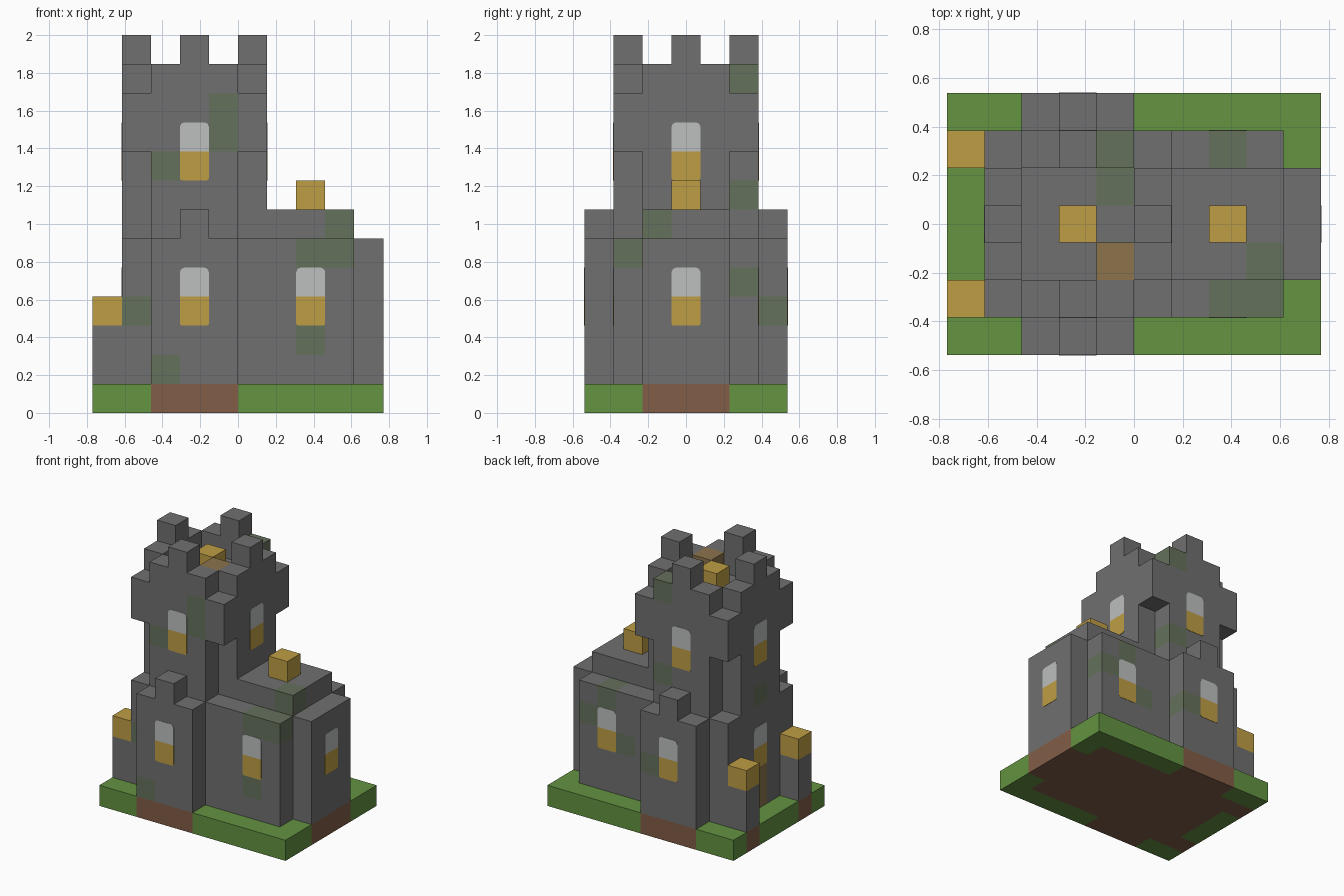
import bpy
import bmesh
from math import pi
from mathutils import Matrix, Vector

if "Cube" in bpy.data.objects:
    bpy.data.objects.remove(bpy.data.objects["Cube"])

U = 2 / 13                      # edge of one block
SIZE = Vector((10, 7, 0))       # plan in blocks


def material(name, rgb):
    lin = [((c / 255 + 0.055) / 1.055) ** 2.4 for c in rgb] + [1]
    m = bpy.data.materials.new(name)
    m.use_nodes = True
    m.diffuse_color = lin
    m.node_tree.nodes["Principled BSDF"].inputs["Base Color"].default_value = lin
    return m


NAMES = ["stone", "mossy_stone", "grass", "soil", "lamp_yellow", "wood", "pale_glass"]
COLOURS = [(112, 112, 112), (101, 113, 92), (99, 147, 65), (129, 93, 71),
           (191, 158, 68), (140, 115, 75), (189, 191, 191)]
MATS = [material(n, c) for n, c in zip(NAMES, COLOURS)]
STONE, MOSS, GRASS, SOIL, LAMP, WOOD, GLASS = range(len(MATS))

cells = {}                      # block position -> [part name, colour]


def fill(part, xs, ys, zs, colour=STONE, keep=lambda x, y: True):
    for x in range(xs[0], xs[1] + 1):
        for y in range(ys[0], ys[1] + 1):
            for z in range(zs[0], zs[1] + 1):
                if keep(x, y):
                    cells[x, y, z] = [part, colour]


def no_corners(x, y):
    return not (x in (1, 5) and y in (1, 5))


def rim(x, y):
    return no_corners(x, y) and (x in (1, 5) or y in (1, 5))


def middles(x, y):
    return rim(x, y) and (x == 3 or y == 3)


# Hall, roof and side wing
fill("hall", (1, 8), (1, 5), (1, 5))
fill("hall_roof", (5, 8), (2, 4), (6, 6))
fill("side_wing", (9, 9), (2, 4), (1, 5))
fill("roof_lamp", (7, 7), (3, 3), (7, 7), LAMP)

# Front and back porches, each with one merlon
for side, y in (("front", 0), ("back", 6)):
    fill(side + "_porch", (2, 4), (y, y), (1, 5))
    fill(side + "_porch", (3, 3), (y, y), (6, 6))

# Lamp posts beside the door
for side, y in (("front", 1), ("back", 5)):
    fill(side + "_lamp_post", (0, 0), (y, y), (1, 2))
    fill(side + "_post_lamp", (0, 0), (y, y), (3, 3), LAMP)

# Tower: shaft, overhanging crown, parapet and merlons
fill("tower_shaft", (1, 5), (1, 5), (6, 8), keep=no_corners)
fill("tower_crown", (1, 5), (1, 5), (9, 10))
fill("tower_parapet", (1, 5), (1, 5), (11, 11), keep=rim)
fill("tower_merlons", (1, 5), (1, 5), (12, 12), keep=middles)
fill("tower_lamp", (3, 3), (3, 3), (11, 11), LAMP)
fill("tower_crate", (4, 4), (2, 2), (11, 11), WOOD)

# Ground: soil under the walls, grass elsewhere
for x in range(10):
    for y in range(7):
        built = (x, y, 1) in cells
        cells[x, y, 0] = ["ground", SOIL if built else GRASS]

# Mossy blocks and the wooden door
for c in [(4, 1, 9), (4, 1, 10), (2, 1, 8), (1, 1, 3), (2, 0, 1), (7, 1, 2),
          (7, 1, 5), (8, 1, 5), (8, 2, 6), (4, 5, 11), (4, 4, 10), (4, 5, 7),
          (8, 5, 4), (4, 6, 3), (7, 5, 5), (6, 5, 3), (1, 3, 6)]:
    cells[c][1] = MOSS
fill("door", (1, 1), (3, 3), (1, 2), WOOD)


def finish(name, bm):
    mesh = bpy.data.meshes.new(name)
    for m in MATS:
        mesh.materials.append(m)
    bm.to_mesh(mesh)
    bm.free()
    bpy.context.collection.objects.link(bpy.data.objects.new(name, mesh))


# One mesh per part, keeping only the exposed block sides
for part in dict.fromkeys(p for p, _ in cells.values()):
    bm = bmesh.new()
    for pos, (owner, colour) in cells.items():
        if owner != part:
            continue
        for axis in range(3):
            for sign in (-1, 1):
                n = Vector((0, 0, 0))
                n[axis] = sign
                if tuple(int(a + b) for a, b in zip(pos, n)) in cells:
                    continue
                a = Vector((0, 0, 0))
                a[(axis + 1) % 3] = 1
                b = n.cross(a)
                mid = Vector(pos) + Vector((.5, .5, .5)) + n / 2
                ring = [mid + (s * a + t * b) / 2
                        for s, t in ((-1, -1), (1, -1), (1, 1), (-1, 1))]
                f = bm.faces.new([bm.verts.new((p - SIZE / 2) * U) for p in ring])
                f.material_index = colour
    bmesh.ops.remove_doubles(bm, verts=bm.verts, dist=0.001)
    bmesh.ops.dissolve_limit(bm, angle_limit=0.01, verts=bm.verts,
                             edges=bm.edges, delimit={'MATERIAL'})
    finish(part, bm)


def window(name, x, y, z, turn):
    """Arched pale pane over a yellow pane, on a wall at block coordinates."""
    bm = bmesh.new()
    place = (Matrix.Translation((Vector((x, y, z)) - SIZE / 2) * U)
             @ Matrix.Rotation(turn, 4, 'Z') @ Matrix.Scale(U, 4))
    for up, cut, colour in ((1, .16, GLASS), (-1, .08, LAMP)):
        outline = [(-.5, 0), (.5, 0), (.5, 1 - cut), (.5 - cut * .3, 1 - cut * .3),
                   (.5 - cut, 1), (cut - .5, 1), (cut * .3 - .5, 1 - cut * .3),
                   (-.5, 1 - cut)]
        f = bm.faces.new([bm.verts.new((u, 0, up * v)) for u, v in outline])
        solid = bmesh.ops.extrude_face_region(bm, geom=[f])["geom"]
        moved = [g for g in solid if isinstance(g, bmesh.types.BMVert)]
        bmesh.ops.translate(bm, verts=moved, vec=(0, -.015, 0))
        for face in bm.faces:
            if up == 1 or face.calc_center_median().z < 0:
                face.material_index = colour
    bm.transform(place)
    bmesh.ops.recalc_face_normals(bm, faces=bm.faces)
    finish(name, bm)


# Windows on all four sides
for side, turn, porch, wall in (("front", 0, 0, 1), ("back", pi, 7, 6)):
    window(side + "_porch_window", 3.5, porch, 4, turn)
    window(side + "_hall_window", 7.5, wall, 4, turn)
    window(side + "_tower_window", 3.5, wall, 9, turn)
window("wing_window", 10, 3.5, 4, pi / 2)
window("left_tower_window", 6, 3.5, 9, pi / 2)
window("right_hall_window", 1, 3.5, 4, -pi / 2)
window("right_tower_window", 1, 3.5, 9, -pi / 2)
